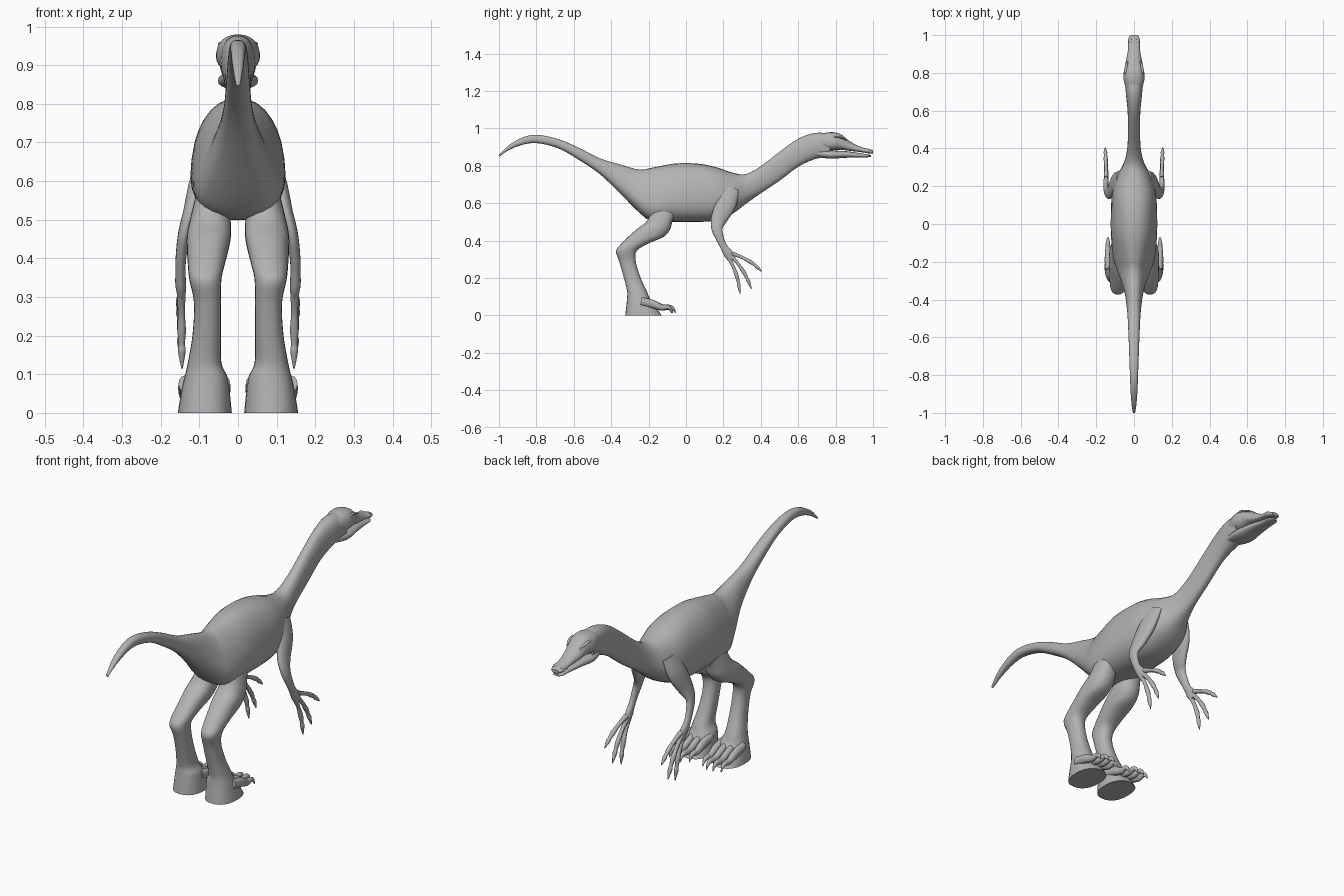
import bpy, bmesh
from math import sin, cos, pi, radians, copysign
from mathutils import Vector

cube = bpy.data.objects.get("Cube")
if cube:
    bpy.data.objects.remove(cube)

skin = bpy.data.materials.new("grey skin")
skin.use_nodes = True
GREY = (0.45, 0.45, 0.45, 1)
skin.diffuse_color = GREY
skin.node_tree.nodes["Principled BSDF"].inputs["Base Color"].default_value = GREY


def smooth_rows(rows, steps=4):
    """Resample rows of numbers along a spline through every row."""
    out = []
    for i in range(len(rows) - 1):
        a, b = rows[max(i - 1, 0)], rows[i]
        c, d = rows[i + 1], rows[min(i + 2, len(rows) - 1)]
        for k in range(steps):
            t = k / steps
            out.append([q + t * (r - p) / 2
                        + t * t * (p - 2.5 * q + 2 * r - s / 2)
                        + t * t * t * (1.5 * (q - r) + (s - p) / 2)
                        for p, q, r, s in zip(a, b, c, d)])
    return out + [list(rows[-1])]


def power(v, e):
    return copysign(abs(v) ** e, v)


def finish(name, bm, mirror):
    bmesh.ops.recalc_face_normals(bm, faces=bm.faces)
    mesh = bpy.data.meshes.new(name)
    bm.to_mesh(mesh)
    bm.free()
    mesh.materials.append(skin)
    ob = bpy.data.objects.new(name, mesh)
    bpy.context.collection.objects.link(ob)
    if mirror:
        ob.modifiers.new("Mirror", "MIRROR")
    bpy.ops.object.select_all(action="DESELECT")
    ob.select_set(True)
    bpy.context.view_layer.objects.active = ob
    bpy.ops.object.shade_smooth_by_angle(angle=radians(50))


def loft(name, rows, ring, sides=20, mirror=False):
    """Skin the rings that ring(rows, index, angle) places along the rows."""
    rows = smooth_rows(rows)
    bm = bmesh.new()
    loops = [[bm.verts.new(ring(rows, i, 2 * pi * k / sides)) for k in range(sides)]
             for i in range(len(rows))]
    for lo, hi in zip(loops, loops[1:]):
        for k in range(sides):
            n = (k + 1) % sides
            bm.faces.new((lo[k], lo[n], hi[n], hi[k]))
    bm.faces.new(loops[0])
    bm.faces.new(loops[-1])
    finish(name, bm, mirror)


def upright(rows, i, a):
    """Row: y, bottom, top, half width, how much wider below than above."""
    y, low, high, half, pear = rows[i]
    s, c = power(sin(a), 0.85), power(cos(a), 0.85)
    return (half * c * (1 - pear * s), y, (low + high) / 2 + s * (high - low) / 2)


def level(rows, i, a):
    """Row: z, back, front, inner x, outer x."""
    z, back, front, inner, outer = rows[i]
    return ((inner + outer) / 2 + power(cos(a), 0.85) * (outer - inner) / 2,
            (back + front) / 2 + power(sin(a), 0.85) * (front - back) / 2, z)


def tube(rows, i, a):
    """Row: x, y, z, radius sideways, radius across."""
    along = (Vector(rows[min(i + 1, len(rows) - 1)][:3])
             - Vector(rows[max(i - 1, 0)][:3])).normalized()
    side = Vector((1, 0, 0))
    side = (side - along * side.dot(along)).normalized()
    x, y, z, r1, r2 = rows[i]
    return Vector((x, y, z)) + side * r1 * cos(a) + along.cross(side) * r2 * sin(a)


def ball(name, place, size):
    bm = bmesh.new()
    bmesh.ops.create_uvsphere(bm, u_segments=14, v_segments=8, radius=1)
    for v in bm.verts:
        v.co = Vector(p + q * s for p, q, s in zip(place, v.co, size))
    finish(name, bm, True)


# Tail, trunk and neck in one skin
loft("tail_body_and_neck", [
    (-1, .848, .858, .006, 0), (-.945, .885, .912, .014, 0),
    (-.865, .915, .955, .019, 0), (-.785, .92, .965, .022, 0),
    (-.675, .89, .94, .026, 0), (-.57, .83, .895, .03, 0),
    (-.46, .755, .84, .036, .1), (-.355, .655, .808, .05, .2),
    (-.25, .55, .78, .08, .4), (-.18, .503, .79, .102, .35),
    (-.06, .5, .812, .118, .2), (.06, .5, .812, .12, .15),
    (.16, .508, .793, .115, .1), (.25, .545, .763, .092, .15),
    (.32, .597, .756, .055, .1), (.4, .653, .798, .036, 0),
    (.5, .72, .875, .032, 0), (.6, .795, .945, .034, 0),
    (.69, .836, .976, .043, 0), (.77, .85, .972, .047, 0)], upright, 28)

# Skull with beak, and the lower jaw under the mouth line
loft("skull", [
    (.69, .89, .965, .035, 0), (.77, .883, .98, .056, .1),
    (.825, .886, .97, .05, .1), (.875, .88, .932, .039, .2),
    (.93, .874, .903, .031, .1), (.975, .867, .89, .032, 0),
    (1, .866, .882, .02, 0)], upright)
loft("lower_jaw", [
    (.69, .85, .89, .035, 0), (.77, .838, .882, .052, 0),
    (.85, .843, .879, .043, 0), (.93, .844, .868, .03, 0),
    (.975, .846, .861, .026, 0), (.99, .848, .858, .014, 0)], upright)
ball("eye", (.043, .812, .938), (.008, .016, .011))
loft("brow", [(.04, .775, .95, .005, .003), (.044, .805, .956, .008, .005),
              (.041, .835, .949, .007, .005), (.034, .86, .936, .003, .002)],
     tube, 10, True)
ball("nostril", (.02, .965, .885), (.011, .018, .008))

# Legs
loft("leg", [
    (.6, -.17, -.03, .03, .1), (.51, -.205, -.07, .02, .122),
    (.46, -.265, -.085, .018, .132), (.42, -.31, -.12, .025, .132),
    (.385, -.345, -.2, .034, .13), (.345, -.374, -.263, .043, .126),
    (.285, -.356, -.268, .044, .114), (.2, -.332, -.242, .044, .118),
    (.13, -.315, -.21, .043, .13), (.095, -.315, -.195, .028, .138),
    (.06, -.318, -.17, .022, .146), (0, -.325, -.13, .016, .156)],
    level, 24, True)

# Toes with hooked claws
for n in range(4):
    x = .036 + n * .034
    reach = (0, .02, .02, .005)[n]
    loft(f"toe_{n + 1}", [
        (x, -.24, .075, .016, .022), (x, -.18, .062, .017, .022),
        (x, -.135 + reach / 2, .043, .014, .016), (x, -.105 + reach, .045, .011, .012),
        (x, -.088 + reach, .035, .007, .008), (x, -.076 + reach, .014, .002, .002)],
        tube, 12, True)

# Arms with a flat palm
loft("arm", [
    (.075, .235, .68, .02, .05), (.1, .215, .6, .025, .055),
    (.12, .178, .52, .022, .044), (.139, .165, .465, .016, .03),
    (.147, .182, .41, .014, .021), (.149, .203, .365, .013, .019),
    (.148, .226, .33, .014, .025), (.146, .245, .295, .009, .017)],
    tube, 16, True)

# Three fingers: knuckle, joint and claw
for n, (tip_x, tip_y, tip_z) in enumerate([
        (.145, .29, .115), (.148, .35, .142), (.152, .405, .235)]):
    root = Vector((.147, .225 + n * .012, .315 + n * .008))
    tip = Vector((tip_x, tip_y, tip_z))
    rows = []
    for t, r in [(0, .012), (.3, .009), (.55, .011), (.72, .008), (.8, .01), (1, .002)]:
        p = root.lerp(tip, t) + Vector((0, .01, .008)) * sin(pi * t)
        rows.append((*p, r, r))
    loft(f"finger_{n + 1}", rows, tube, 10, True)
